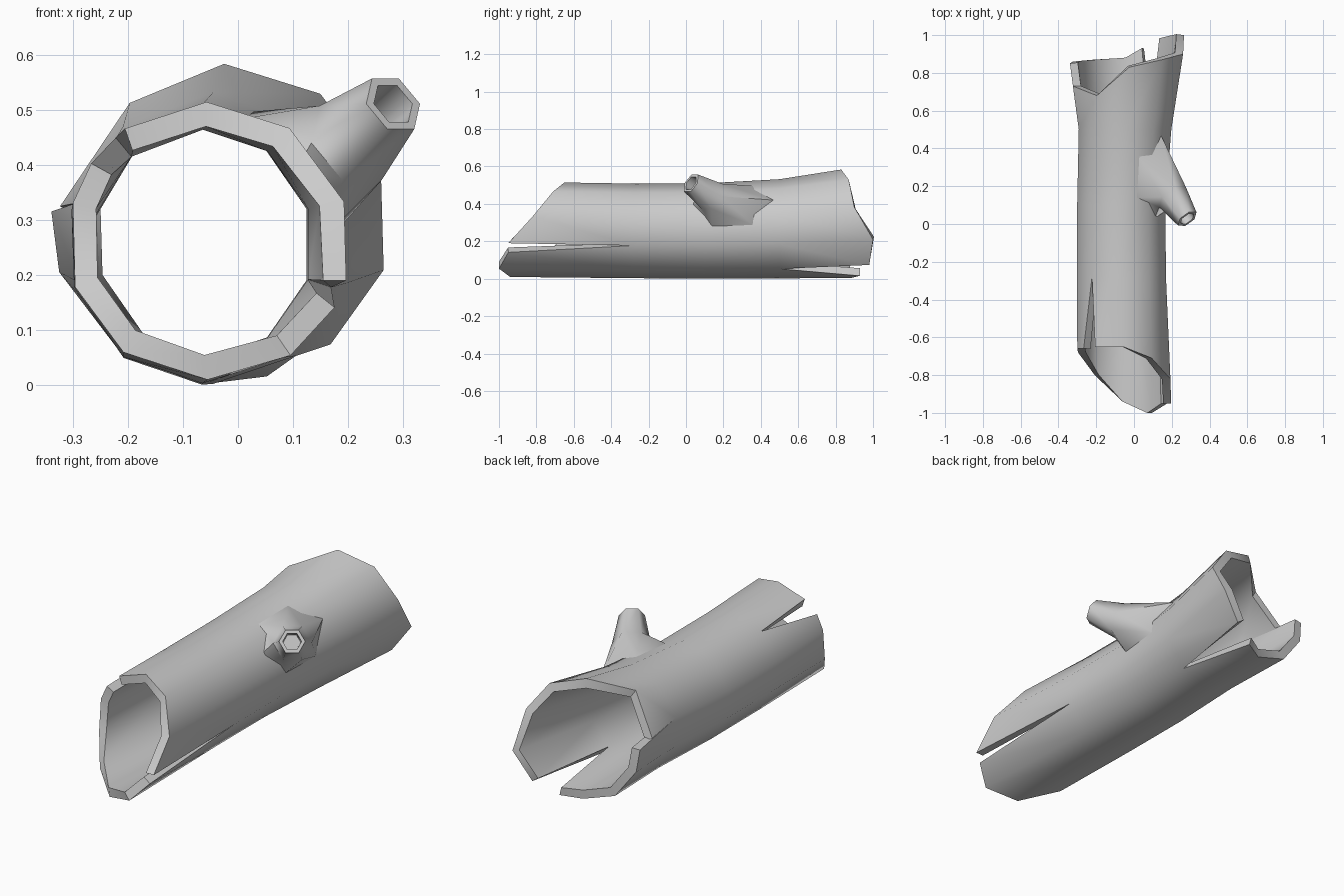
import bpy, bmesh, math
from mathutils import Vector

cube = bpy.data.objects.get("Cube")
if cube:
    bpy.data.objects.remove(cube)

wood = bpy.data.materials.new("grey_wood")
wood.use_nodes = True
GREY = (0.6, 0.6, 0.6, 1)
wood.diffuse_color = GREY
wood.node_tree.nodes["Principled BSDF"].inputs["Base Color"].default_value = GREY

# Trunk section along y: (y, centre x, centre z, radius x, radius z)
SECTIONS = [(-1, -0.05, 0.265, 0.26, 0.255), (0, -0.07, 0.252, 0.24, 0.252),
            (0.5, -0.045, 0.267, 0.255, 0.265), (0.85, -0.035, 0.295, 0.305, 0.292),
            (1, -0.03, 0.30, 0.31, 0.295)]


def trunk_point(angle, y, inset=0.0):
    """Point on the trunk surface at an angle in degrees around its axis."""
    for a, b in zip(SECTIONS, SECTIONS[1:]):
        if y <= b[0]:
            break
    t = (y - a[0]) / (b[0] - a[0])
    cx, cz, rx, rz = [p + (q - p) * t for p, q in zip(a[1:], b[1:])]
    r = math.radians(angle)
    return Vector((cx + (rx - inset) * math.cos(r), y, cz + (rz - inset) * math.sin(r)))


def finish(name, bm):
    bmesh.ops.recalc_face_normals(bm, faces=bm.faces)
    mesh = bpy.data.meshes.new(name)
    bm.to_mesh(mesh)
    bm.free()
    obj = bpy.data.objects.new(name, mesh)
    bpy.context.collection.objects.link(obj)
    mesh.materials.append(wood)
    bpy.ops.object.select_all(action='DESELECT')
    obj.select_set(True)
    bpy.context.view_layer.objects.active = obj
    return obj


# Hollow trunk: lengthwise strips (front angle, front y, middle angle, back angle, back y)
# Strips are separated by splits wherever neighbouring columns share a middle angle.
COLUMNS = [
    (90, -0.65, 90, 88, 0.83), (54, -0.71, 54, 53, 0.87),
    (16, -0.82, 18, 17, 0.90), (-17, -0.95, -18, -18, 1.0),
    (-29, -0.95, -18, -18, 1.0), (-56, -1.0, -54, -50, 0.98),
    (-56, -1.0, -54, -74, 0.93), (-91, -0.94, -90, -92, 0.88),
    (-127, -0.80, -126, -126, 0.87), (-161, -0.68, -162, -162, 0.86),
    (-196, -0.66, -194, -184, 0.85), (-196, -0.66, -194, -188, 0.73),
    (-214, -0.66, -230, -236, 0.68), (-234, -0.65, -230, -236, 0.68)]

bm = bmesh.new()
strips = []
for fa, fy, ma, ba, by in COLUMNS:
    pts = [trunk_point(fa, fy), trunk_point(ma, -0.28), trunk_point(ma, 0.1),
           trunk_point(ma, 0.5), trunk_point(ba, by)]
    strips.append([bm.verts.new(p) for p in pts])
for i, left in enumerate(strips):
    j = (i + 1) % len(strips)
    if COLUMNS[i][2] == COLUMNS[j][2]:
        continue
    right = strips[j]
    for k in range(len(left) - 1):
        bm.faces.new((left[k], right[k], right[k + 1], left[k + 1]))
bmesh.ops.remove_doubles(bm, verts=bm.verts, dist=0.0005)
# Point the bark side outwards
bm.normal_update()
if sum(f.normal.dot(f.calc_center_median() - Vector((-0.05, f.calc_center_median().y, 0.27)))
       for f in bm.faces) < 0:
    bmesh.ops.reverse_faces(bm, faces=bm.faces)
mesh = bpy.data.meshes.new("trunk")
bm.to_mesh(mesh)
bm.free()
trunk = bpy.data.objects.new("trunk", mesh)
bpy.context.collection.objects.link(trunk)
mesh.materials.append(wood)
bpy.ops.object.select_all(action='DESELECT')
trunk.select_set(True)
bpy.context.view_layer.objects.active = trunk
wall = trunk.modifiers.new("wall", 'SOLIDIFY')
wall.thickness = 0.042
wall.offset = -1
wall.use_even_offset = True
bpy.ops.object.modifier_apply(modifier="wall")
bpy.ops.object.shade_smooth_by_angle(angle=math.radians(44))

# Branch stub: flared foot on the trunk, tapering to a hollow six-sided tip
SIDES = 6
axis = Vector((0.5, -0.7, 0.45)).normalized()
up = (Vector((0, 0, 1)) - axis * axis.z).normalized()
side = axis.cross(up)
tip = Vector((0.282, 0.027, 0.511))
bm = bmesh.new()


def branch_ring(centre, radius):
    return [bm.verts.new(centre + radius * (math.cos(a) * up + math.sin(a) * side))
            for a in (math.tau * (k + 0.5) / SIDES for k in range(SIDES))]


foot = []
for k in range(SIDES):
    a = math.tau * (k + 0.5) / SIDES
    foot.append(bm.verts.new(trunk_point(38 + 38 * math.cos(a), 0.25 - 0.22 * math.sin(a), 0.014)))
rings = [foot,
         branch_ring(Vector((0.205, 0.14, 0.44)), 0.088),
         branch_ring(tip, 0.06),
         branch_ring(tip, 0.043),
         branch_ring(tip - axis * 0.09, 0.04)]
for low, high in zip(rings, rings[1:]):
    for k in range(SIDES):
        n = (k + 1) % SIDES
        bm.faces.new((low[k], low[n], high[n], high[k]))
bm.faces.new(rings[-1])
finish("branch_stub", bm)
bpy.ops.object.shade_smooth_by_angle(angle=math.radians(62))
